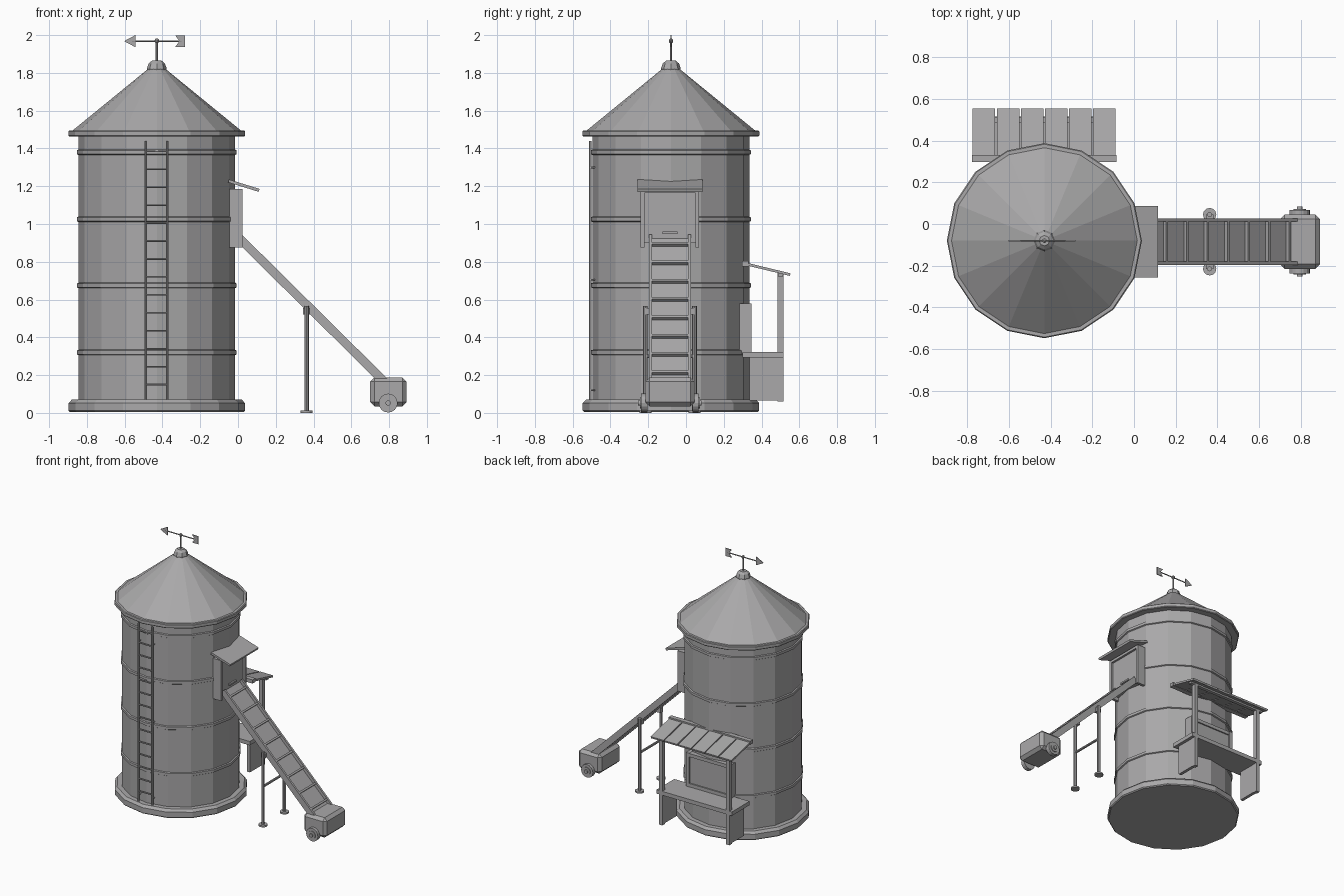
import bpy, bmesh, math
from mathutils import Vector, Matrix

if "Cube" in bpy.data.objects:
    bpy.data.objects.remove(bpy.data.objects["Cube"])

grey = bpy.data.materials.new("weathered grey")
grey.diffuse_color = (0.4, 0.395, 0.4, 1)
grey.use_nodes = True
grey.node_tree.nodes["Principled BSDF"].inputs["Base Color"].default_value = grey.diffuse_color
CX, CY = -0.43, -0.08          # silo axis
CHY = -0.085                   # conveyor centre line


def finish(name, bm):
    bmesh.ops.recalc_face_normals(bm, faces=bm.faces)
    me = bpy.data.meshes.new(name)
    bm.to_mesh(me)
    bm.free()
    me.materials.append(grey)
    ob = bpy.data.objects.new(name, me)
    bpy.context.collection.objects.link(ob)
    return ob


def box(name, lo, hi, tilt=0, axis='Y', bevel=0):
    lo, hi = Vector(lo), Vector(hi)
    bm = bmesh.new()
    bmesh.ops.create_cube(bm, size=1)
    bmesh.ops.scale(bm, vec=hi - lo, verts=bm.verts)
    if bevel:
        bmesh.ops.bevel(bm, geom=bm.edges[:], offset=bevel, segments=1, affect='EDGES')
    bm.transform(Matrix.Translation((lo + hi) / 2) @ Matrix.Rotation(tilt, 4, axis))
    return finish(name, bm)


def plank(name, a, b, width, thick):
    """Board running from a to b in the xz or yz plane; width is horizontal."""
    a, b = Vector(a), Vector(b)
    d = (b - a).normalized()
    side = Vector((0, 0, 1)).cross(d).normalized()
    rot = Matrix((d, side, d.cross(side))).transposed().to_4x4()
    bm = bmesh.new()
    bmesh.ops.create_cube(bm, size=1)
    bmesh.ops.scale(bm, vec=((b - a).length, width, thick), verts=bm.verts)
    bm.transform(Matrix.Translation((a + b) / 2) @ rot)
    return finish(name, bm)


def rod(name, a, b, r, n=8):
    a, b = Vector(a), Vector(b)
    bm = bmesh.new()
    bmesh.ops.create_cone(bm, cap_ends=True, segments=n, radius1=r, radius2=r,
                          depth=(b - a).length)
    q = Vector((0, 0, 1)).rotation_difference(b - a).to_matrix().to_4x4()
    bm.transform(Matrix.Translation((a + b) / 2) @ q)
    return finish(name, bm)


def lathe(name, prof, n=16, x=CX, y=CY):
    bm = bmesh.new()
    rings = [[bm.verts.new((x + r * math.cos(2 * math.pi * i / n),
                            y + r * math.sin(2 * math.pi * i / n), z))
              for i in range(n)] for r, z in prof]
    for p, q in zip(rings, rings[1:]):
        for i in range(n):
            bm.faces.new((p[i], p[(i + 1) % n], q[(i + 1) % n], q[i]))
    bm.faces.new(rings[0][::-1])
    bm.faces.new(rings[-1])
    return finish(name, bm)


def plate(name, pts, y, t):
    """Flat outline in xz, thickened along y."""
    bm = bmesh.new()
    f = bm.faces.new([bm.verts.new((px, y - t / 2, pz)) for px, pz in pts])
    ext = bmesh.ops.extrude_face_region(bm, geom=[f])
    bmesh.ops.translate(bm, vec=(0, t, 0),
                        verts=[v for v in ext['geom'] if isinstance(v, bmesh.types.BMVert)])
    return finish(name, bm)


# Silo: plinth, wall, hoops, roof
lathe("base_slab", [(0.46, 0.005), (0.467, 0.012), (0.467, 0.052), (0.45, 0.07)])
lathe("silo_wall", [(0.415, 0.06), (0.415, 1.475)])
for z in (0.32, 0.675, 1.025, 1.38):
    lathe("hoop", [(0.412, z - 0.016), (0.423, z - 0.01), (0.423, z + 0.01), (0.412, z + 0.016)])
lathe("roof_rim", [(0.463, 1.463), (0.468, 1.468), (0.468, 1.49), (0.463, 1.495)])
lathe("roof", [(0.452, 1.49), (0.045, 1.822)])
lathe("roof_cap", [(0.052, 1.81), (0.052, 1.825), (0.043, 1.85), (0.025, 1.865)], 8)

# Weather vane
rod("vane_pole", (CX, CY, 1.86), (CX, CY, 1.975), 0.006)
lathe("vane_hub", [(0.004, 1.955), (0.011, 1.963), (0.011, 1.975), (0.004, 1.983)], 8)
rod("vane_arm", (-0.56, CY, 1.968), (-0.30, CY, 1.968), 0.004, 6)
plate("vane_head", [(-0.603, 1.968), (-0.543, 1.936), (-0.543, 2.0)], CY, 0.006)
plate("vane_tail", [(-0.332, 1.938), (-0.28, 1.938), (-0.28, 1.998), (-0.332, 1.998),
                    (-0.31, 1.968)], CY, 0.006)

# Ladder
for x in (-0.49, -0.373):
    rod("ladder_rail", (x, -0.507, 0.07), (x, -0.507, 1.44), 0.007, 6)
    for z in (0.12, 0.705, 1.3):
        rod("ladder_bracket", (x, -0.507, z), (x, -0.46, z), 0.005, 6)
for i in range(14):
    z = 0.15 + i * 0.095
    rod("ladder_rung", (-0.49, -0.507, z), (-0.373, -0.507, z), 0.005, 6)

# Hatch housing above the conveyor
box("hatch_panel", (-0.07, CHY - 0.14, 0.90), (0.008, CHY + 0.14, 1.18))
for s in (-1, 1):
    y = CHY + s * 0.145
    box("hatch_cheek", (-0.045, y - 0.01, 0.875), (0.024, y + 0.01, 1.18))
box("hatch_lintel", (-0.045, CHY - 0.155, 1.165), (0.024, CHY + 0.155, 1.185))
box("hatch_handle", (0.005, CHY - 0.04, 0.948), (0.02, CHY + 0.04, 0.96))
plank("hatch_canopy", (-0.05, CHY, 1.228), (0.112, CHY, 1.178), 0.344, 0.016)

# Conveyor: side rails, bed and cleats
top, end = Vector((0.005, CHY, 0.927)), Vector((0.775, CHY, 0.165))
d = (end - top).normalized()
up = Vector((-d.z, 0, d.x))
for s in (-1, 1):
    o = Vector((0, s * 0.104, 0))
    plank("conveyor_rail", top + o, end + o, 0.016, 0.046)
plank("conveyor_bed", top - up * 0.008, end - up * 0.008, 0.2, 0.016)
for i in range(8):
    c = top + d * (0.06 + i * 0.138) + up * 0.008
    plank("conveyor_cleat", c - d * 0.007, c + d * 0.007, 0.196, 0.022)

# Drive box with wheels
box("drive_box", (0.70, CHY - 0.13, 0.035), (0.893, CHY + 0.13, 0.187), bevel=0.022)
for s in (-1, 1):
    for r, a, b in ((0.05, 0.12, 0.152), (0.03, 0.15, 0.158), (0.014, 0.155, 0.168)):
        rod("wheel", (0.795, CHY + s * a, 0.052), (0.795, CHY + s * b, 0.052), r, 16)

# Conveyor support legs
for s in (-1, 1):
    y = CHY + s * 0.13
    rod("support_leg", (0.363, y, 0), (0.363, y, 0.565), 0.012)
    rod("leg_foot", (0.363, y, 0), (0.363, y, 0.012), 0.032, 12)
    box("leg_bracket", (0.345, min(y, CHY + s * 0.1), 0.52),
        (0.381, max(y, CHY + s * 0.1), 0.555))
rod("leg_crossbar", (0.363, CHY - 0.13, 0.3), (0.363, CHY + 0.13, 0.3), 0.009)

# Rear stall: slatted awning, posts, counter
for i in range(6):
    x = -0.778 + (i + 0.5) * 0.1157
    plank("awning_slat", (x, 0.303, 0.792), (x, 0.552, 0.732), 0.108, 0.014)
box("awning_beam", (-0.778, 0.297, 0.775), (-0.084, 0.332, 0.803))
box("awning_front_beam", (-0.76, 0.487, 0.722), (-0.10, 0.513, 0.738))
box("counter", (CX - 0.32, 0.30, 0.292), (CX + 0.32, 0.515, 0.322))
for s in (-1, 1):
    x = CX + s * 0.285
    box("stall_post", (x - 0.014, 0.485, 0.06), (x + 0.014, 0.515, 0.742))
    box("counter_side", (x - 0.012, 0.335, 0.065), (x + 0.012, 0.495, 0.295))

# Serving window: frame around a recessed shutter
box("window_shutter", (CX - 0.17, 0.27, 0.32), (CX + 0.17, 0.336, 0.565))
for s in (-1, 1):
    x = CX + s * 0.175
    box("window_jamb", (x - 0.014, 0.275, 0.315), (x + 0.014, 0.347, 0.58))
for z in (0.335, 0.565):
    box("window_rail", (CX - 0.185, 0.275, z - 0.013), (CX + 0.185, 0.346, z + 0.013))
